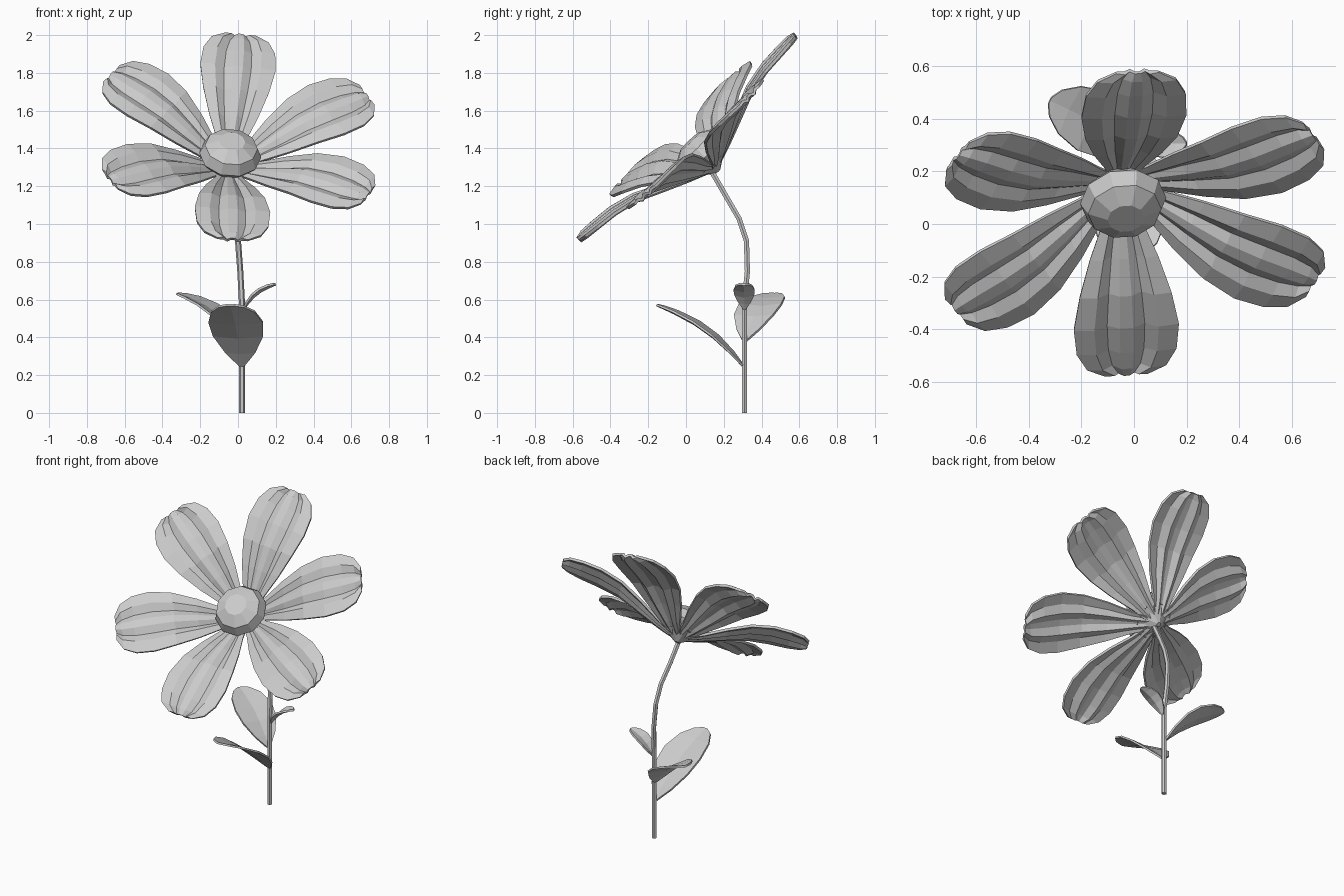
import bpy, bmesh, math
from mathutils import Vector, Matrix

cube = bpy.data.objects.get("Cube")
if cube:
    bpy.data.objects.remove(cube, do_unlink=True)

grey = bpy.data.materials.new("plain grey")
grey.use_nodes = True
grey.diffuse_color = (0.6, 0.6, 0.6, 1)
grey.node_tree.nodes["Principled BSDF"].inputs["Base Color"].default_value = (0.6, 0.6, 0.6, 1)


def finish(name, bm, matrix=None):
    if matrix:
        bm.transform(matrix)
    bmesh.ops.recalc_face_normals(bm, faces=bm.faces)
    mesh = bpy.data.meshes.new(name)
    bm.to_mesh(mesh)
    bm.free()
    mesh.materials.append(grey)
    obj = bpy.data.objects.new(name, mesh)
    bpy.context.collection.objects.link(obj)
    return obj


def loft(bm, rows, closed=False):
    """Skin rows of points with quads."""
    grid = [[bm.verts.new(p) for p in row] for row in rows]
    for a, b in zip(grid, grid[1:]):
        n = len(a)
        for i in range(n if closed else n - 1):
            j = (i + 1) % n
            bm.faces.new((a[i], a[j], b[j], b[i]))
    if closed:
        bm.faces.new(grid[0])
        bm.faces.new(grid[-1])


def thicken(obj, amount):
    mod = obj.modifiers.new("thickness", "SOLIDIFY")
    mod.thickness = amount
    mod.offset = 0


# Tilted frame of the flower head
head_z = Vector((0.1, -0.688, 0.726)).normalized()
head_y = head_z.cross(Vector((1, 0, 0))).normalized()
head_x = head_y.cross(head_z)
head = Matrix((head_x, head_y, head_z)).transposed().to_4x4()
head.translation = (-0.05, 0.15, 1.30)

# Petals: radius, height, half width along the length; ridges across
ribs = [(0.05, 0.01, 0.045), (0.15, 0.05, 0.075), (0.28, 0.11, 0.13),
        (0.42, 0.17, 0.175), (0.56, 0.20, 0.2), (0.68, 0.21, 0.19),
        (0.76, 0.215, 0.15), (0.80, 0.215, 0.08)]
ridges = [(-1, 0.005), (-0.62, 0.012), (-0.36, -0.012), (-0.12, 0.01),
          (0.12, 0.01), (0.36, -0.012), (0.62, 0.012), (1, 0.005)]
petals = [("top", 87, 0.99), ("upper_left", 29, 1.02), ("lower_left", -27, 1.01),
          ("bottom", -90, 0.98), ("lower_right", 211, 0.95), ("upper_right", 147, 0.96)]
for side, angle, size in petals:
    bm = bmesh.new()
    loft(bm, [[(r * size, w * t, h + ridge * min(1, w / 0.13))
               for t, ridge in ridges] for r, h, w in ribs])
    petal = finish("petal_" + side, bm, head @ Matrix.Rotation(math.radians(angle), 4, "Z"))
    thicken(petal, 0.016)


# Faceted centre and the cone beneath it
def turned(name, profile, sides):
    bm = bmesh.new()
    loft(bm, [[(r * math.cos(2 * math.pi * i / sides), r * math.sin(2 * math.pi * i / sides), z)
               for i in range(sides)] for r, z in profile], closed=True)
    return finish(name, bm, head)


turned("flower_centre", [(0.12, 0.03), (0.165, 0.09), (0.14, 0.15), (0.07, 0.19)], 10)
turned("flower_base", [(0.015, -0.03), (0.11, 0.035), (0.12, 0.06)], 8)

# Stem: six-sided tube along a bent path
path = [(0.02, 0.31, 0), (0.02, 0.31, 0.6), (0.012, 0.325, 0.75), (0, 0.32, 0.91),
        (-0.01, 0.28, 1.03), (-0.03, 0.21, 1.15), (-0.045, 0.135, 1.28)]
path = [Vector(p) for p in path]
bm = bmesh.new()
rows = []
for i, p in enumerate(path):
    along = (path[min(i + 1, len(path) - 1)] - path[max(i - 1, 0)]).normalized()
    across = Vector((1, 0, 0))
    out = along.cross(across).normalized()
    rows.append([p + 0.016 * (across * math.cos(math.pi * k / 3) + out * math.sin(math.pi * k / 3))
                 for k in range(6)])
loft(bm, rows, closed=True)
finish("stem", bm)


# Leaves: arched midrib with a rounded outline
def leaf(name, base, tip, half_width, arch):
    base, tip = Vector(base), Vector(tip)
    along = tip - base
    across = Vector((-along.y, along.x, 0)).normalized()
    lift = along.cross(across).normalized()
    if lift.z < 0:
        lift = -lift
    outline = [(0, 0.1), (0.16, 0.55), (0.38, 0.92), (0.6, 1), (0.82, 0.8), (0.95, 0.45), (1, 0.12)]
    bm = bmesh.new()
    loft(bm, [[base + along * s + across * half_width * w * t
               + lift * (arch * math.sin(math.pi * s) + 0.015 * w * abs(t))
               for t in (-1, 0, 1)] for s, w in outline])
    thicken(finish(name, bm), 0.012)


leaf("leaf_front", (0.02, 0.30, 0.25), (-0.04, -0.155, 0.57), 0.145, 0.035)
leaf("leaf_right", (0.01, 0.31, 0.38), (-0.32, 0.47, 0.63), 0.125, 0.04)
leaf("leaf_left", (0.03, 0.31, 0.55), (0.2, 0.305, 0.68), 0.055, 0.02)
